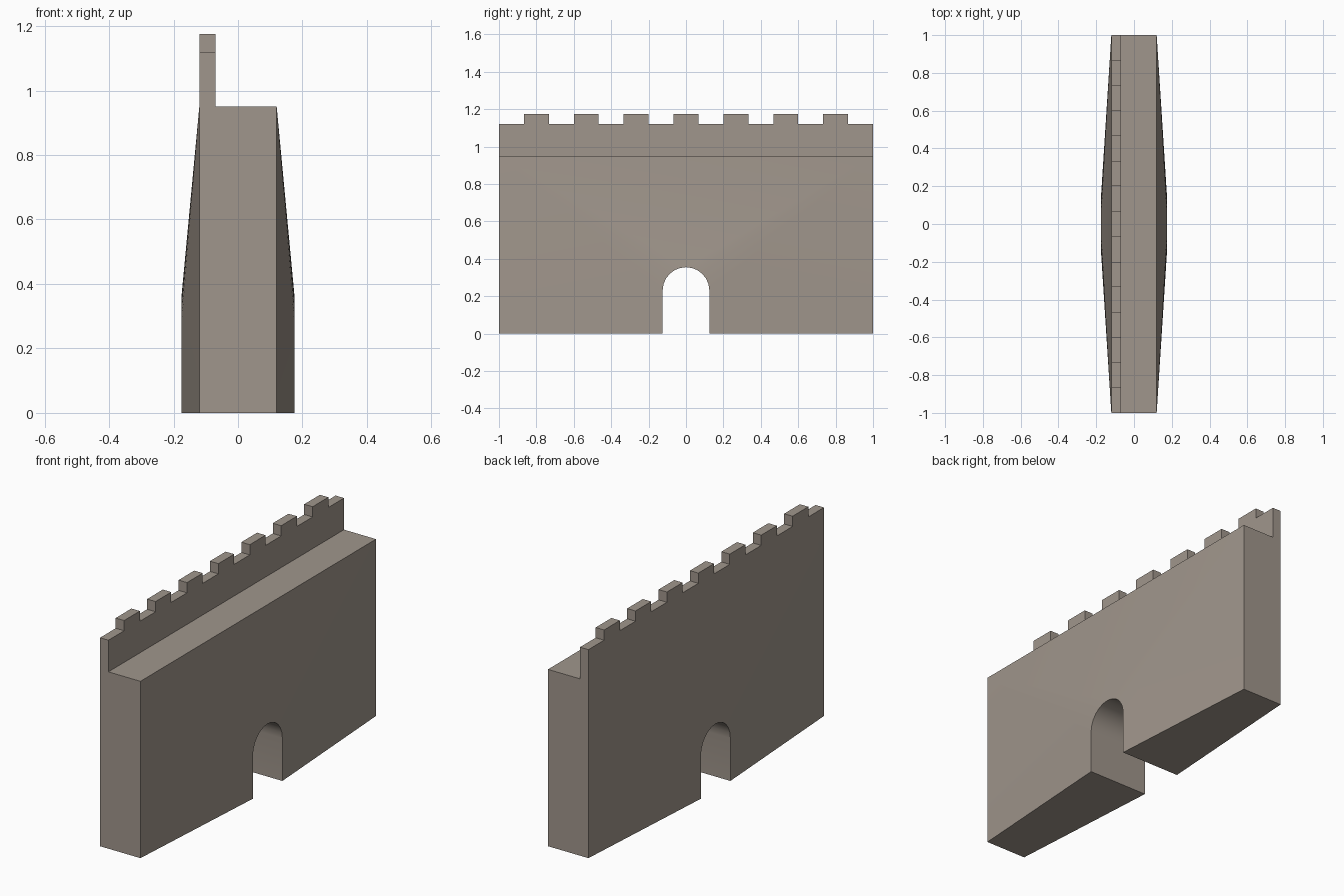
import bpy, bmesh, math

if "Cube" in bpy.data.objects:
    bpy.data.objects.remove(bpy.data.objects["Cube"])

stone = bpy.data.materials.new("warm grey stone")
stone.diffuse_color = (0.352, 0.305, 0.262, 1)
stone.use_nodes = True
stone.node_tree.nodes["Principled BSDF"].inputs["Base Color"].default_value = stone.diffuse_color

HALF_T, BULGE = 0.12, 0.176        # half thickness at the ends and at the gate
WALK_Z, LOW_Z, HIGH_Z = 0.95, 1.12, 1.175
R, SPRING, SEG = 0.125, 0.23, 12   # gate arch


def finish(bm, name):
    bmesh.ops.remove_doubles(bm, verts=bm.verts, dist=1e-5)
    bmesh.ops.recalc_face_normals(bm, faces=bm.faces)
    me = bpy.data.meshes.new(name)
    bm.to_mesh(me)
    bm.free()
    me.materials.append(stone)
    ob = bpy.data.objects.new(name, me)
    bpy.context.collection.objects.link(ob)
    return ob


# Wall body: thickest around the arched gate, tapering to the outer edges
bm = bmesh.new()
arch = [(-R, 0)] + [(-R * math.cos(math.pi * i / SEG), SPRING + R * math.sin(math.pi * i / SEG))
                    for i in range(SEG + 1)] + [(R, 0)]
corners = [(-1, 0), (-1, WALK_Z), (1, WALK_Z), (1, 0)]
sides = []
for s in (-1, 1):
    a = [bm.verts.new((s * BULGE, y, z)) for y, z in arch]
    bl, tl, tr, br = [bm.verts.new((s * HALF_T, y, z)) for y, z in corners]
    n = len(a)
    mid = n // 2
    bm.faces.new((bl, a[0], a[1]))
    bm.faces.new((bl, a[1], tl))
    bm.faces.new((br, a[-1], a[-2]))
    bm.faces.new((br, a[-2], tr))
    for i in range(1, mid):                       # fan to both upper corners
        bm.faces.new((tl, a[i], a[i + 1]))
        bm.faces.new((tr, a[n - 1 - i], a[n - 2 - i]))
    bm.faces.new((tl, a[mid], tr))
    sides.append([bl, tl, tr, br] + a[::-1])
# Join both sides: ends, walkway, undersides and gate passage
p, q = sides
for i in range(len(p)):
    j = (i + 1) % len(p)
    bm.faces.new((p[i], p[j], q[j], q[i]))
wall = finish(bm, "gate_wall")

# Smooth only the shallow facets of the arch
bpy.context.view_layer.objects.active = wall
wall.select_set(True)
bpy.ops.object.shade_smooth_by_angle(angle=math.radians(30))

# Parapet: row of fifteen equal steps, every second one raised
bm = bmesh.new()
outline = [(-1, WALK_Z)]
for k in range(15):
    z = HIGH_Z if k % 2 else LOW_Z
    outline += [(-1 + 2 * k / 15, z), (-1 + 2 * (k + 1) / 15, z)]
outline.append((1, WALK_Z))
face = bm.faces.new([bm.verts.new((-HALF_T, y, z)) for y, z in outline])
ext = bmesh.ops.extrude_face_region(bm, geom=[face], use_keep_orig=True)
for v in ext["geom"]:
    if isinstance(v, bmesh.types.BMVert):
        v.co.x += 0.05
finish(bm, "parapet")
